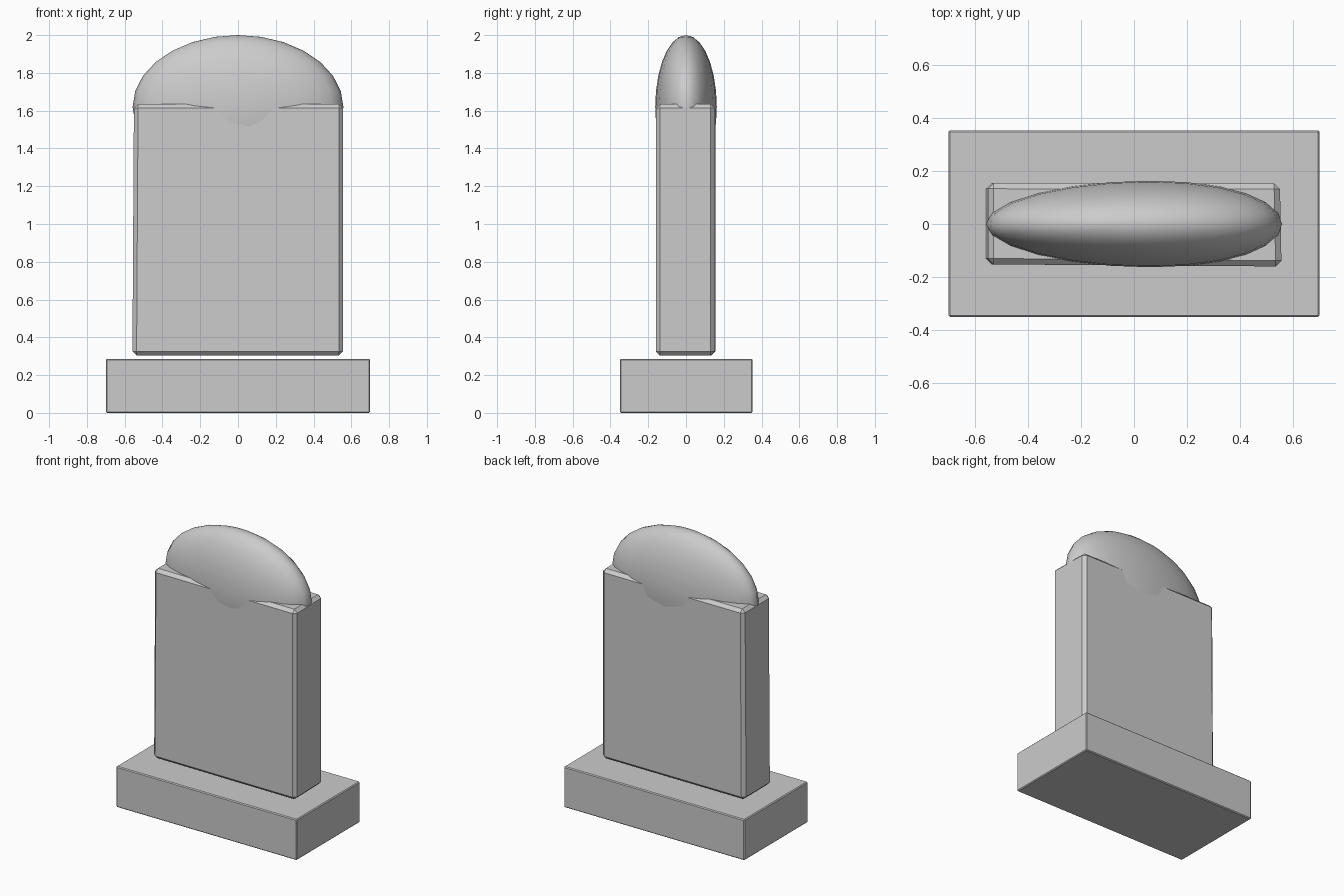
import bpy, bmesh
from mathutils import Vector

if "Cube" in bpy.data.objects:
    bpy.data.objects.remove(bpy.data.objects["Cube"])


def finish(name, bm, smooth=False):
    mesh = bpy.data.meshes.new(name)
    bmesh.ops.recalc_face_normals(bm, faces=bm.faces[:])
    if smooth:
        for f in bm.faces:
            f.smooth = True
    bm.to_mesh(mesh)
    bm.free()
    obj = bpy.data.objects.new(name, mesh)
    bpy.context.collection.objects.link(obj)
    return obj


def block(name, lo, hi, bevel, warp=None):
    bm = bmesh.new()
    bmesh.ops.create_cube(bm, size=1)
    lo, hi = Vector(lo), Vector(hi)
    for v in bm.verts:
        side = v.co * 2
        v.co = Vector([lo[i] if side[i] < 0 else hi[i] for i in range(3)])
        if warp:
            v.co += warp(side)
    bmesh.ops.bevel(bm, geom=bm.edges[:], offset=bevel, segments=1,
                    affect='EDGES', profile=0.5)
    return finish(name, bm)


# Plinth
block("plinth", (-0.70, -0.35, 0), (0.70, 0.353, 0.286), 0.006)

# Slightly uneven hand-cut slab, hovering just above the plinth
block("stone_slab", (-0.555, -0.156, 0.304), (0.553, 0.154, 1.635), 0.022,
      lambda s: Vector((0.004 * s.z if s.x < 0 else -0.003 * s.y,
                        -0.004 * s.x if s.y < 0 else -0.001 * s.x, 0)))

# Rounded cap: flattened ellipsoid sunk into the slab
bm = bmesh.new()
bmesh.ops.create_uvsphere(bm, u_segments=24, v_segments=14, radius=1)
for v in bm.verts:
    x, y, z = v.co
    v.co = (0.558 * x + 0.06 * y * y, 0.163 * y, 1.62 + 0.38 * z)
finish("rounded_cap", bm, smooth=True)
